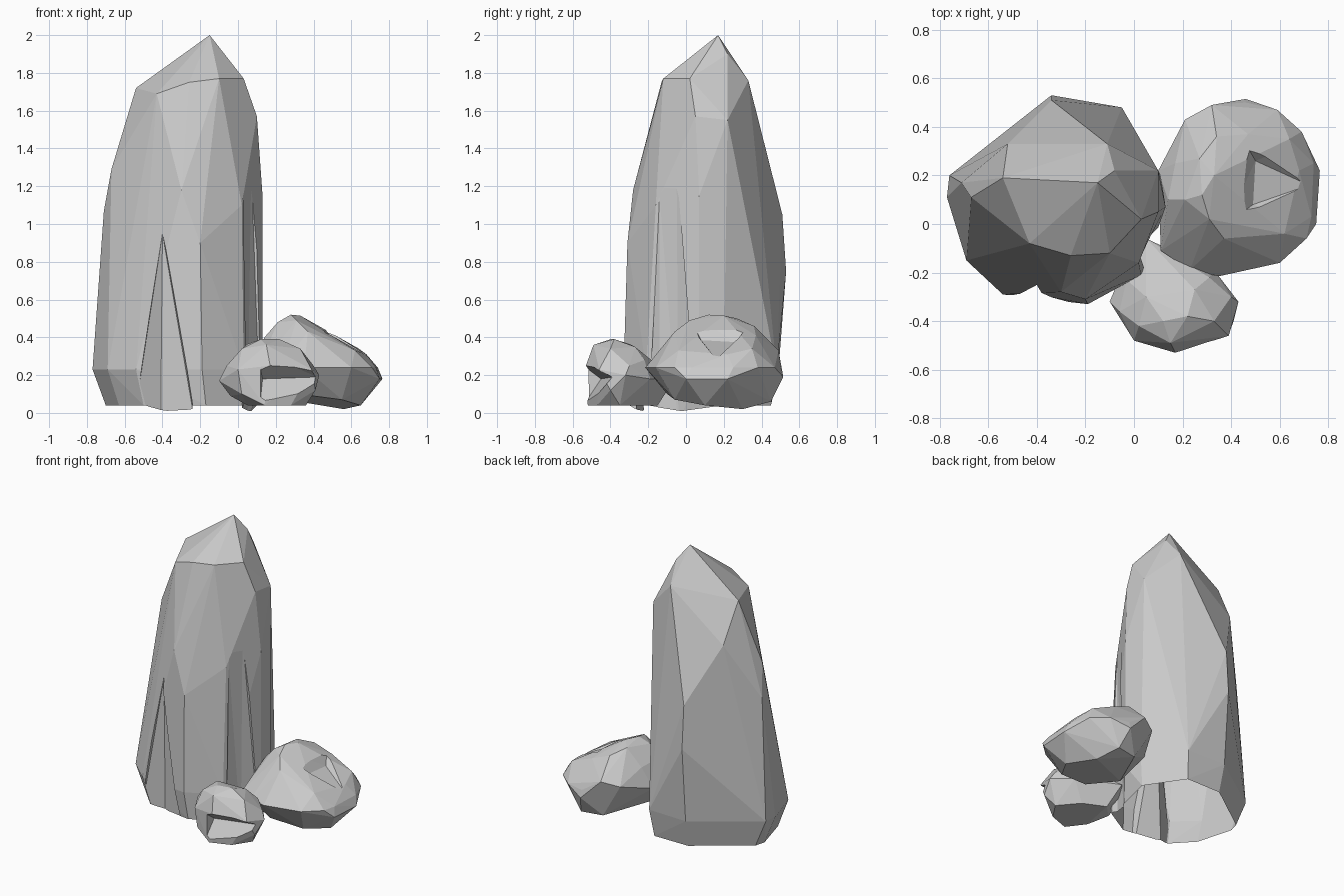
import bpy, bmesh, math


def hull(name, pts):
    """Flat-faced convex stone from a handful of corner points."""
    bm = bmesh.new()
    for p in pts:
        bm.verts.new(p)
    bmesh.ops.convex_hull(bm, input=bm.verts)
    loose = [v for v in bm.verts if not v.link_faces]
    bmesh.ops.delete(bm, geom=loose, context='VERTS')
    bmesh.ops.dissolve_limit(bm, angle_limit=math.radians(3),
                             verts=bm.verts[:], edges=bm.edges[:])
    bmesh.ops.recalc_face_normals(bm, faces=bm.faces)
    me = bpy.data.meshes.new(name)
    bm.to_mesh(me)
    bm.free()
    ob = bpy.data.objects.new(name, me)
    bpy.context.collection.objects.link(ob)
    return ob


def chip(ob, pts):
    """Carve a convex chip out of a stone."""
    cut = hull("chip_cutter", pts)
    cut.hide_render = True
    m = ob.modifiers.new("chip", 'BOOLEAN')
    m.operation = 'DIFFERENCE'
    m.solver = 'EXACT'
    m.object = cut
    bpy.context.view_layer.objects.active = ob
    bpy.ops.object.modifier_apply(modifier=m.name)
    bpy.data.objects.remove(cut, do_unlink=True)


def open_base(ob, height):
    """Remove the faces that rest on the ground."""
    bm = bmesh.new()
    bm.from_mesh(ob.data)
    under = [f for f in bm.faces
             if f.normal.z < -.75 and f.calc_center_median().z < height]
    bmesh.ops.delete(bm, geom=under, context='FACES')
    bm.to_mesh(ob.data)
    bm.free()


def at(z, xy):
    return [(x, y, z) for x, y in xy]


# Tall standing stone: slanted crown, shoulders, wide foot, open underneath
crown = [(-.15, .17, 2), (-.08, .22, 1.9), (-.54, .19, 1.72), (-.43, -.08, 1.69),
         (-.26, -.13, 1.75), (-.10, -.12, 1.77), (.03, .02, 1.77), (-.11, .33, 1.76)]
shoulders = [(.10, .05, 1.57), (.10, .22, 1.55), (-.52, .33, 1.45), (-.67, .11, 1.29),
             (-.71, .17, 1.07), (-.34, .51, 1.05), (.02, -.16, 1.1), (-.30, -.28, 1.18),
             (.13, .07, 1.15), (-.20, -.31, .9), (-.34, .53, .75)]
foot = at(.23, [(-.77, .11), (-.76, .20), (-.69, -.15), (-.54, -.29), (-.19, -.33),
                (.03, -.21), (.13, .07), (.11, .2), (-.05, .48), (-.34, .49)])
base = at(.04, [(-.70, .13), (-.63, -.12), (-.50, -.26), (-.17, -.31), (.02, -.20),
                (.10, .2), (-.07, .45), (-.33, .45), (-.68, .2)])
tall = hull("tall_stone", crown + shoulders + foot + base
            + [(-.33, -.22, 0), (.07, -.02, .01)])

# Tapering grooves up the front and the right side
chip(tall, at(-.1, [(-.56, -.29), (-.41, -.22), (-.22, -.265), (-.19, -.5), (-.58, -.5)])
     + [(-.40, -.25, .95), (-.38, -.5, 1.0)])
chip(tall, at(-.1, [(.035, -.20), (.02, -.14), (.05, -.04), (.12, .06), (.4, .06), (.4, -.2)])
     + [(.025, -.14, 1.15), (.07, -.05, 1.3), (.4, -.08, 1.3)])
open_base(tall, .12)

# Wide boulder leaning on the right
wide = hull("wide_boulder",
            [(.28, .12, .52), (.33, .20, .515), (.31, .02, .49), (.27, .27, .50),
             (.21, .10, .48), (.34, .36, .46), (.37, -.06, .43), (.47, .37, .41),
             (.62, -.04, .33), (.64, .35, .34), (.68, .22, .31), (.14, .10, .40),
             (.17, .25, .38), (.32, .49, .33), (.21, .43, .30), (.14, -.06, .30)]
            + at(.24, [(.11, -.11), (.23, -.19), (.35, -.215), (.60, -.16), (.71, -.06),
                       (.73, .03), (.10, .22), (.46, .50), (.59, .47), (.69, .38), (.74, .25)])
            + [(.765, .22, .18), (.75, 0, .18), (.46, .515, .19), (.65, .10, .04),
               (.56, .30, .02), (.35, .42, .06), (.50, .45, .06), (.55, -.06, .07),
               (.32, -.10, .10), (.20, .10, .08)])
# Hollow in its upper slope
chip(wide, [(.38, .0, .54), (.42, .40, .54), (.85, .40, .54), (.85, -.05, .54),
            (.49, .08, .385), (.50, .26, .375), (.72, .16, .285)])

# Small boulder at the front
small = hull("small_boulder",
             [(.12, -.40, .39), (.22, -.38, .39), (.05, -.30, .365), (.25, -.27, .35),
              (.33, -.40, .34), (.02, -.42, .34), (.15, -.49, .36), (.10, -.15, .25),
              (.31, -.22, .28), (-.03, -.23, .25), (-.06, -.36, .25), (.40, -.30, .25),
              (.17, -.53, .25), (.39, -.46, .23), (0, -.48, .23), (.05, -.06, .18),
              (.33, -.19, .18), (.43, -.32, .20), (-.10, -.32, .17), (-.01, -.10, .16),
              (.41, -.40, .12), (.02, -.48, .10), (-.04, -.30, .09)]
             + at(.04, [(.14, -.52), (.28, -.47), (.36, -.35), (.10, -.15),
                        (.25, -.22), (.05, -.40)]))
# Broken notch under its front lip
chip(small, [(.13, -.45, .18), (.42, -.39, .19), (.10, -.65, .33), (.46, -.65, .30),
             (.10, -.65, -.12), (.46, -.65, -.12)])
